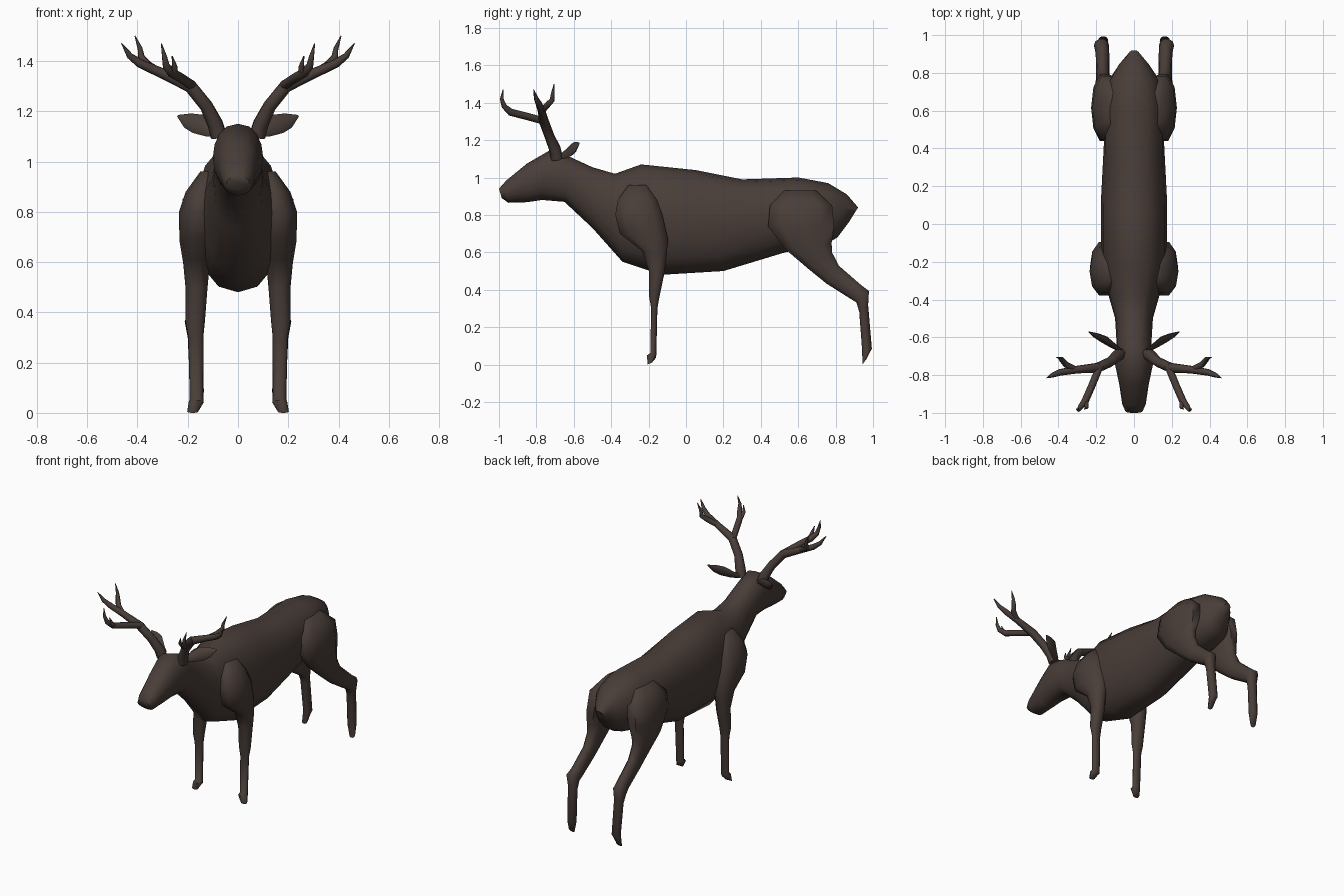
import bpy, bmesh, math
from mathutils import Vector

hide = bpy.data.materials.new("dark brown hide")
hide.diffuse_color = (0.066, 0.047, 0.040, 1)


def skin(name, rings, mirror):
    """Join rings of points into a closed, smooth surface."""
    bm = bmesh.new()
    vr = [[bm.verts.new(p) for p in r] for r in rings]
    n = len(vr[0])
    for a, b in zip(vr, vr[1:]):
        for i in range(n):
            j = (i + 1) % n
            bm.faces.new((a[i], a[j], b[j], b[i]))
    bm.faces.new(vr[0])
    bm.faces.new(vr[-1])
    bmesh.ops.recalc_face_normals(bm, faces=bm.faces)
    me = bpy.data.meshes.new(name)
    bm.to_mesh(me)
    bm.free()
    me.materials.append(hide)
    ob = bpy.data.objects.new(name, me)
    bpy.context.collection.objects.link(ob)
    if mirror:
        ob.modifiers.new("mirror", 'MIRROR')
    bpy.ops.object.select_all(action='DESELECT')
    ob.select_set(True)
    bpy.context.view_layer.objects.active = ob
    bpy.ops.object.shade_smooth_by_angle(angle=math.radians(60))
    return ob


def loft(name, rows, n=12, power=0.85, mirror=False):
    """Each row: two outline points in side view (y1,z1,y2,z2), centre x, half width."""
    rings = []
    for y1, z1, y2, z2, xc, w in rows:
        p, q = Vector((xc, y1, z1)), Vector((xc, y2, z2))
        mid, half = (p + q) / 2, (p - q) / 2
        ring = []
        for i in range(n):
            a = 2 * math.pi * i / n
            c, s = math.cos(a), math.sin(a)
            x = math.copysign(abs(c) ** power, c) * w
            ring.append(mid + half * s + Vector((x, 0, 0)))
        rings.append(ring)
    return skin(name, rings, mirror)


def tube(name, pts, n=7, flat=1.0):
    """Tapered tube through points (x,y,z,radius), mirrored to both sides."""
    ps = [Vector(p[:3]) for p in pts]
    ref = Vector((-1, 0, 1))
    rings = []
    for i, p in enumerate(ps):
        t = (ps[min(i + 1, len(ps) - 1)] - ps[max(i - 1, 0)]).normalized()
        side = t.cross(ref).normalized()
        up = side.cross(t)
        r = pts[i][3]
        rings.append([p + side * (r * flat * math.cos(k * math.tau / n))
                      + up * (r * math.sin(k * math.tau / n)) for k in range(n)])
    return skin(name, rings, True)


# Head, neck and trunk in one loft, nose to rump
loft("body", [
    (-1.00, .94, -.985, .89, 0, .045), (-.96, .985, -.95, .865, 0, .062),
    (-.85, 1.075, -.85, .868, 0, .078), (-.72, 1.15, -.77, .88, 0, .10),
    (-.62, 1.11, -.65, .87, 0, .092), (-.50, 1.055, -.50, .73, 0, .10),
    (-.38, 1.02, -.34, .55, 0, .14), (-.24, 1.07, -.13, .48, 0, .175),
    (.05, 1.04, .20, .50, 0, .175), (.30, .99, .53, .60, 0, .16),
    (.60, 1.0, .68, .63, 0, .16), (.76, .97, .76, .65, 0, .135),
    (.86, .91, .81, .68, 0, .085), (.92, .84, .87, .76, 0, .03)], n=16)

# Front legs with shoulder
loft("front_legs", [
    (-.31, .96, -.20, .96, .12, .03), (-.37, .88, -.15, .88, .14, .068),
    (-.385, .80, -.12, .80, .155, .08), (-.36, .70, -.09, .67, .16, .073),
    (-.24, .61, -.10, .58, .165, .053), (-.20, .50, -.115, .48, .165, .043),
    (-.20, .37, -.143, .35, .17, .038), (-.187, .30, -.152, .30, .168, .03),
    (-.192, .06, -.158, .05, .165, .027), (-.21, .05, -.16, .035, .166, .03),
    (-.206, .0, -.18, .012, .18, .022)], n=10, mirror=True)

# Hind legs with thigh
loft("hind_legs", [
    (.52, .93, .70, .93, .11, .04), (.44, .85, .79, .85, .14, .08),
    (.43, .74, .80, .74, .155, .072), (.52, .62, .785, .65, .165, .055),
    (.65, .51, .785, .60, .165, .042), (.75, .43, .82, .53, .165, .035),
    (.87, .355, .94, .425, .167, .036), (.91, .33, .98, .395, .172, .04),
    (.925, .28, .975, .32, .17, .03), (.94, .08, .995, .085, .163, .027),
    (.943, .0, .965, .03, .175, .02)], n=10, mirror=True)

# Ears
tube("ears", [(.07, -.67, 1.115, .018), (.11, -.645, 1.125, .03), (.16, -.61, 1.15, .042),
              (.20, -.59, 1.163, .032), (.24, -.57, 1.182, .004)], n=8, flat=.35)

# Antlers: main beam, forward tine, small fork and rear tine
tube("antler_beams", [(.075, -.69, 1.10, .034), (.09, -.70, 1.15, .032), (.125, -.73, 1.22, .027),
                      (.19, -.76, 1.30, .027), (.30, -.77, 1.35, .021),
                      (.39, -.785, 1.39, .018), (.43, -.80, 1.42, .013), (.463, -.815, 1.47, .002)])
tube("forward_tines", [(.18, -.75, 1.30, .02), (.225, -.86, 1.33, .02), (.26, -.94, 1.35, .02),
                       (.285, -.972, 1.38, .015), (.293, -.985, 1.42, .01), (.305, -.978, 1.47, .002)])
tube("forward_forks", [(.255, -.94, 1.35, .015), (.252, -.97, 1.38, .011), (.262, -.98, 1.42, .002)])
tube("rear_tines", [(.31, -.77, 1.355, .016), (.36, -.745, 1.385, .017), (.385, -.715, 1.415, .014),
                    (.39, -.712, 1.45, .01), (.41, -.705, 1.50, .002)])
